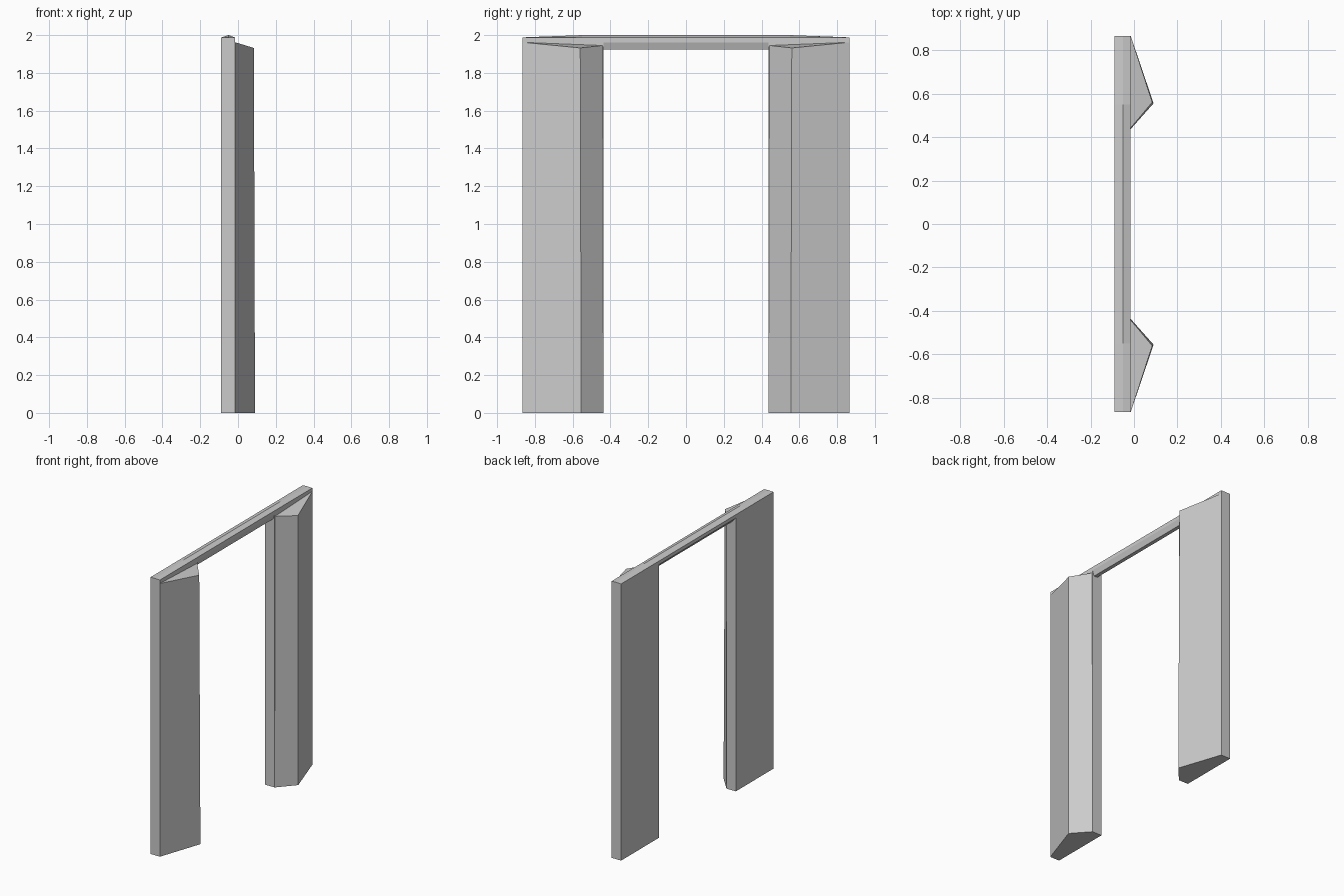
import bpy, bmesh

if "Cube" in bpy.data.objects:
    bpy.data.objects.remove(bpy.data.objects["Cube"])


def loft(name, rings):
    """Join matching rings of points into a closed solid."""
    bm = bmesh.new()
    loops = [[bm.verts.new(p) for p in ring] for ring in rings]
    for a, b in zip(loops, loops[1:]):
        for i in range(len(a)):
            j = (i + 1) % len(a)
            bm.faces.new((a[i], a[j], b[j], b[i]))
    bm.faces.new(loops[0])
    bm.faces.new(loops[-1])
    bmesh.ops.triangulate(bm, faces=[f for f in bm.faces if len(f.verts) > 4])
    bmesh.ops.recalc_face_normals(bm, faces=bm.faces[:])
    mesh = bpy.data.meshes.new(name)
    bm.to_mesh(mesh)
    bm.free()
    obj = bpy.data.objects.new(name, mesh)
    bpy.context.collection.objects.link(obj)
    return obj


# Rear slabs of the two posts, with a sloped-top wedge on the front of each
for side, label in ((1, "left"), (-1, "right")):
    slab = [(-0.09, 0.437), (-0.015, 0.437), (-0.015, 0.865), (-0.09, 0.865)]
    loft(label + "_post_slab",
         [[(x, y * side, z) for x, y in slab] for z in (0, 1.962)])
    base = [(-0.015, 0.437, 0), (0.09, 0.555, 0), (-0.015, 0.865, 0)]
    top = [(-0.015, 0.442, 1.945), (0.084, 0.56, 1.932), (-0.015, 0.865, 1.962)]
    loft(label + "_post_wedge",
         [[(x, y * side, z) for x, y, z in ring] for ring in (base, top)])

# Lintel: low ridge on top that fades towards the ends
rings = []
for y, ridge in ((-0.865, 1.988), (-0.55, 2.0), (0.55, 2.0), (0.865, 1.988)):
    profile = [(-0.09, 1.987), (-0.05, ridge), (-0.015, 1.987),
               (-0.015, 1.962), (-0.09, 1.962)]
    rings.append([(x, y, z) for x, z in profile])
loft("lintel", rings)

# Tapered rail under the lintel, spanning the opening
rail = [(-0.09, 1.962), (-0.055, 1.924), (-0.028, 1.924), (-0.015, 1.962)]
loft("lintel_underside", [[(x, y, z) for x, z in rail] for y in (-0.44, 0.44)])
